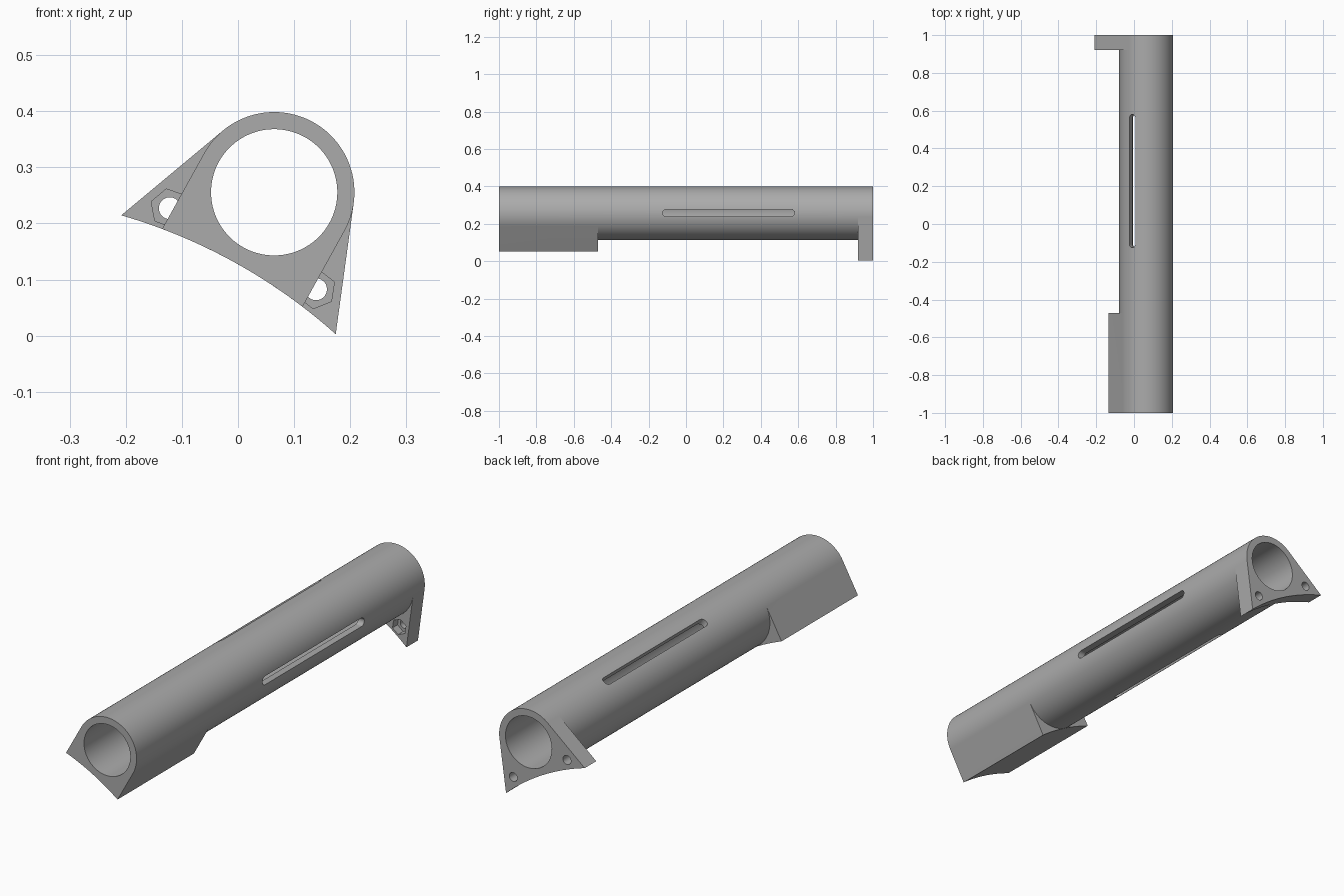
import bpy, bmesh
from math import sin, cos, pi, radians, sqrt, atan2, acos

if "Cube" in bpy.data.objects:
    bpy.data.objects.remove(bpy.data.objects["Cube"])

TILT = radians(29)
CX, CZ = 0.0645, 0.2555
R, BORE = 0.143, 0.1125
FOOT_X, FOOT_Z = 0.2185, -0.168      # outer tips of the flange
SADDLE_TOP = -0.1435                 # crown of the concave underside

grey = bpy.data.materials.new("grey_plastic")
grey.use_nodes = True
colour = (0.41, 0.41, 0.41, 1)
grey.diffuse_color = colour
grey.node_tree.nodes["Principled BSDF"].inputs["Base Color"].default_value = colour


def prism(name, profile, y0, y1):
    """Extrude a profile along y, in the tilted frame of the tube."""
    bm = bmesh.new()
    face = bm.faces.new([bm.verts.new((x, y0, z)) for x, z in profile])
    new = bmesh.ops.extrude_face_region(bm, geom=[face])["geom"]
    moved = [v for v in new if isinstance(v, bmesh.types.BMVert)]
    bmesh.ops.translate(bm, verts=moved, vec=(0, y1 - y0, 0))
    bmesh.ops.recalc_face_normals(bm, faces=bm.faces)
    mesh = bpy.data.meshes.new(name)
    bm.to_mesh(mesh)
    bm.free()
    mesh.materials.append(grey)
    ob = bpy.data.objects.new(name, mesh)
    ob.location = (CX, 0, CZ)
    ob.rotation_euler = (0, TILT, 0)
    bpy.context.collection.objects.link(ob)
    return ob


def ring(cx, cz, r, n, start=0.0):
    return [(cx + r * cos(start + 2 * pi * i / n), cz + r * sin(start + 2 * pi * i / n))
            for i in range(n)]


def saddle(half, n=24):
    """Concave underside from -half to +half."""
    drop = SADDLE_TOP - FOOT_Z
    big = (FOOT_X ** 2 + drop ** 2) / (2 * drop)
    xs = [half * (2 * i / n - 1) for i in range(n + 1)]
    return [(x, SADDLE_TOP - big + sqrt(big * big - x * x)) for x in xs]


def combine(target, tool, operation):
    mod = target.modifiers.new(operation.lower(), "BOOLEAN")
    mod.operation, mod.object, mod.solver = operation, tool, "EXACT"
    bpy.context.view_layer.objects.active = target
    bpy.ops.object.modifier_apply(modifier=mod.name)
    bpy.data.objects.remove(tool)


# Outer tube
body = prism("slotted_tube", ring(0, 0, R, 128), -1, 1)

# Front block with sides tangent to the tube
combine(body, prism("front_block", saddle(R) + [(R, 0), (-R, 0)], -1, -0.47), "UNION")

# Rear flange, its edges running tangent from the foot tips to the tube
tip_angle = atan2(FOOT_Z, FOOT_X)
touch = tip_angle + acos(R / sqrt(FOOT_X ** 2 + FOOT_Z ** 2))
tx, tz = R * cos(touch), R * sin(touch)
flange = prism("rear_flange", saddle(FOOT_X) + [(tx, tz), (-tx, tz)], 0.92, 1)

# Screw holes with hexagonal nut pockets on the flange's front side
for side in (-1, 1):
    x, z = side * 0.149, -0.115
    turn = radians(30 + side * 20.5)
    combine(flange, prism("nut_pocket", ring(x, z, 0.035, 6, turn), 0.9, 0.955), "DIFFERENCE")
    combine(flange, prism("screw_hole", ring(x, z, 0.0195, 32), 0.9, 1.1), "DIFFERENCE")
combine(body, flange, "UNION")

# Bore
combine(body, prism("bore", ring(0, 0, BORE, 128), -1.1, 1.1), "DIFFERENCE")

# Three round-ended slots spaced evenly around the tube
Y0, Y1, HALF = -0.125, 0.58, 0.0185
for k in range(3):
    ang = radians(30 + 120 * k)
    bm = bmesh.new()
    outline = []
    for i in range(17):
        a = pi * i / 16
        outline.append((HALF * cos(a), Y1 - HALF + HALF * sin(a)))
    for i in range(17):
        a = pi + pi * i / 16
        outline.append((HALF * cos(a), Y0 + HALF + HALF * sin(a)))
    # Outline lies across the radial direction
    face = bm.faces.new([bm.verts.new((0.06 * cos(ang) - t * sin(ang), y,
                                       0.06 * sin(ang) + t * cos(ang))) for t, y in outline])
    new = bmesh.ops.extrude_face_region(bm, geom=[face])["geom"]
    bmesh.ops.translate(bm, verts=[v for v in new if isinstance(v, bmesh.types.BMVert)],
                        vec=(0.14 * cos(ang), 0, 0.14 * sin(ang)))
    bmesh.ops.recalc_face_normals(bm, faces=bm.faces)
    mesh = bpy.data.meshes.new("slot")
    bm.to_mesh(mesh)
    bm.free()
    mesh.materials.append(grey)
    cutter = bpy.data.objects.new("slot", mesh)
    cutter.location, cutter.rotation_euler = body.location, body.rotation_euler
    bpy.context.collection.objects.link(cutter)
    combine(body, cutter, "DIFFERENCE")

# Smooth curved walls, keep edges crisp
bpy.ops.object.select_all(action="DESELECT")
body.select_set(True)
bpy.context.view_layer.objects.active = body
bpy.ops.object.shade_smooth_by_angle(angle=radians(25))
